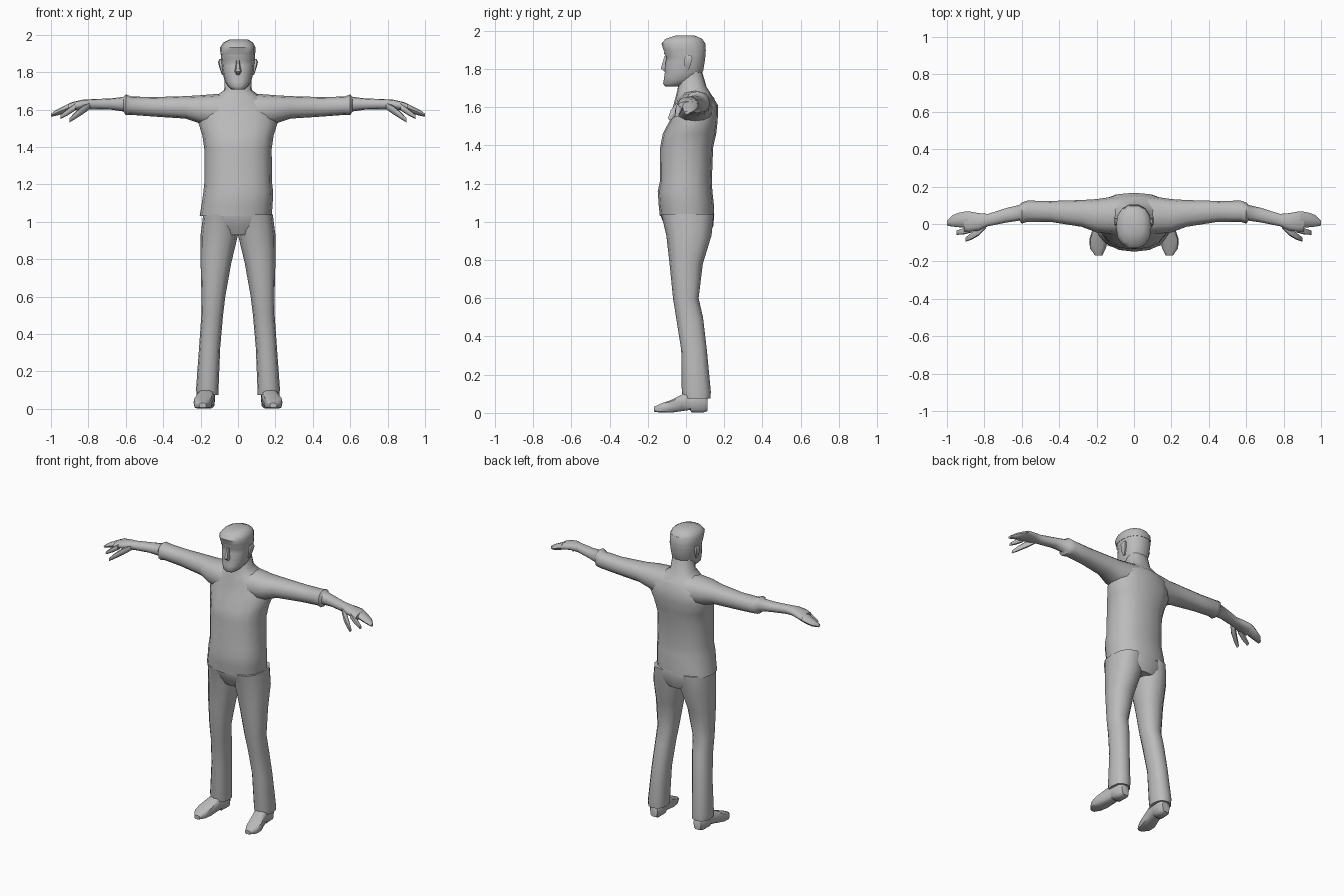
import bpy, bmesh, math

grey = bpy.data.materials.new("plain grey")
grey.diffuse_color = (0.5, 0.5, 0.5, 1)


def superellipse(a0, a1, b0, b1, n, p):
    """Points of a rounded box that fills the given 2D bounds."""
    pts = []
    for i in range(n):
        t = 2 * math.pi * i / n
        c, s = math.cos(t), math.sin(t)
        u = math.copysign(abs(c) ** p, c) if abs(c) > 1e-6 else 0
        v = math.copysign(abs(s) ** p, s) if abs(s) > 1e-6 else 0
        pts.append(((a0 + a1) / 2 + u * (a1 - a0) / 2, (b0 + b1) / 2 + v * (b1 - b0) / 2))
    return pts


def loft(name, axis, stations, n=12, p=0.85, mirror=False, angle=50):
    """Skin through stations (position, a0, a1, b0, b1) along one axis."""
    place = {"x": lambda k, a, b: (k, a, b),
             "y": lambda k, a, b: (a, k, b),
             "z": lambda k, a, b: (a, b, k)}[axis]
    bm = bmesh.new()
    rings = [[bm.verts.new(place(k, a, b)) for a, b in superellipse(*box, n, p)]
             for k, *box in stations]
    for r, q in zip(rings, rings[1:]):
        for i in range(n):
            j = (i + 1) % n
            bm.faces.new((r[i], r[j], q[j], q[i]))
    bm.faces.new(rings[0])
    bm.faces.new(rings[-1])
    bmesh.ops.recalc_face_normals(bm, faces=bm.faces)
    me = bpy.data.meshes.new(name)
    bm.to_mesh(me)
    bm.free()
    me.materials.append(grey)
    ob = bpy.data.objects.new(name, me)
    bpy.context.collection.objects.link(ob)
    bpy.ops.object.select_all(action="DESELECT")
    ob.select_set(True)
    bpy.context.view_layer.objects.active = ob
    bpy.ops.object.shade_smooth_by_angle(angle=math.radians(angle))
    if mirror:
        m = ob.modifiers.new("mirror", "MIRROR")
        m.use_mirror_merge = False
    return ob


# Shirt body running up into the neck
loft("shirt_and_neck", "z", [
    (1.03, -.205, .180, -.137, .147),
    (1.09, -.195, .185, -.143, .146),
    (1.16, -.185, .188, -.148, .138),
    (1.21, -.180, .182, -.137, .135),
    (1.39, -.180, .180, -.135, .142),
    (1.46, -.190, .190, -.122, .158),
    (1.53, -.212, .212, -.085, .166),
    (1.61, -.190, .190, -.066, .167),
    (1.67, -.120, .120, -.050, .130),
    (1.705, -.074, .074, -.042, .108),
    (1.80, -.068, .068, -.030, .080)], n=16)

# Sleeves, forearms and palms: one span from hand to hand
arm = [
    (0.00, -.055, .160, 1.50, 1.692),
    (0.10, -.055, .148, 1.50, 1.685),
    (0.20, -.045, .133, 1.525, 1.677),
    (0.28, -.015, .128, 1.552, 1.672),
    (0.45, .012, .123, 1.563, 1.667),
    (0.57, .012, .125, 1.572, 1.670),
    (0.60, .002, .115, 1.570, 1.682),
    (0.612, .018, .102, 1.590, 1.668),
    (0.68, .008, .086, 1.600, 1.660),
    (0.78, -.012, .054, 1.602, 1.656),
    (0.83, -.035, .058, 1.602, 1.653),
    (0.88, -.042, .067, 1.597, 1.642),
    (0.91, -.040, .066, 1.588, 1.630)]
loft("arms", "x", [(-s[0], *s[1:]) for s in reversed(arm)] + arm[1:])

# Fingers as one tapering bundle, with index finger and thumb apart
loft("fingers", "x", [
    (0.89, -.018, .067, 1.593, 1.640),
    (0.93, -.018, .062, 1.580, 1.620),
    (0.97, -.014, .048, 1.568, 1.600),
    (1.00, -.008, .018, 1.562, 1.578)], n=8, mirror=True)
loft("index_finger", "x", [
    (0.87, -.046, -.008, 1.595, 1.635),
    (0.91, -.056, -.022, 1.570, 1.606),
    (0.95, -.058, -.036, 1.550, 1.572)], n=8, mirror=True)
loft("thumb", "x", [
    (0.79, -.022, .020, 1.604, 1.640),
    (0.83, -.062, -.015, 1.575, 1.622),
    (0.87, -.085, -.048, 1.550, 1.588),
    (0.90, -.094, -.072, 1.532, 1.555)], n=8, mirror=True)

# Trouser seat and legs
loft("trouser_seat", "z", [
    (0.93, -.130, .130, -.085, .125),
    (0.98, -.185, .185, -.112, .143),
    (1.04, -.182, .178, -.136, .148),
    (1.12, -.170, .170, -.130, .130)], n=16)
loft("trouser_leg", "z", [
    (0.075, .105, .222, -.015, .128),
    (0.11, .104, .224, -.022, .130),
    (0.33, .095, .208, -.025, .109),
    (0.50, .080, .196, -.052, .089),
    (0.60, .068, .195, -.068, .066),
    (0.78, .036, .200, -.086, .088),
    (0.93, .000, .200, -.103, .134),
    (1.04, .000, .186, -.130, .145)], mirror=True)

# Shoes with a raised heel, toes turned slightly out
loft("shoe", "y", [
    (0.112, .135, .190, .008, .09),
    (0.09, .122, .205, .000, .11),
    (0.03, .124, .208, .000, .11),
    (0.02, .126, .209, .014, .11),
    (-0.02, .130, .218, .008, .098),
    (-0.08, .138, .238, .000, .068),
    (-0.13, .150, .236, .000, .050),
    (-0.168, .170, .208, .006, .032)], n=10, p=.6, mirror=True)

# Head: jaw, cheeks, recessed eye line, brow
loft("head", "z", [
    (1.708, -.036, .036, -.110, -.030),
    (1.722, -.052, .052, -.121, .010),
    (1.75, -.071, .071, -.117, .070),
    (1.79, -.081, .081, -.112, .092),
    (1.835, -.087, .087, -.109, .100),
    (1.86, -.089, .089, -.103, .103),
    (1.88, -.091, .091, -.117, .105),
    (1.94, -.088, .088, -.112, .100)], n=14)
loft("nose", "z", [
    (1.786, -.012, .012, -.116, -.080),
    (1.803, -.019, .019, -.135, -.080),
    (1.868, -.008, .008, -.114, -.080)], n=6)
loft("ear", "z", [
    (1.785, .076, .086, -.008, .012),
    (1.82, .078, .098, -.012, .026),
    (1.855, .080, .107, -.010, .036),
    (1.872, .082, .098, .000, .028)], n=6, mirror=True)

# Short hair with a fringe standing proud of the forehead
loft("hair", "z", [
    (1.895, -.094, .092, -.118, .106),
    (1.932, -.096, .093, -.131, .104),
    (1.957, -.080, .082, -.110, .088),
    (1.975, -.046, .054, -.055, .046)], n=14)
